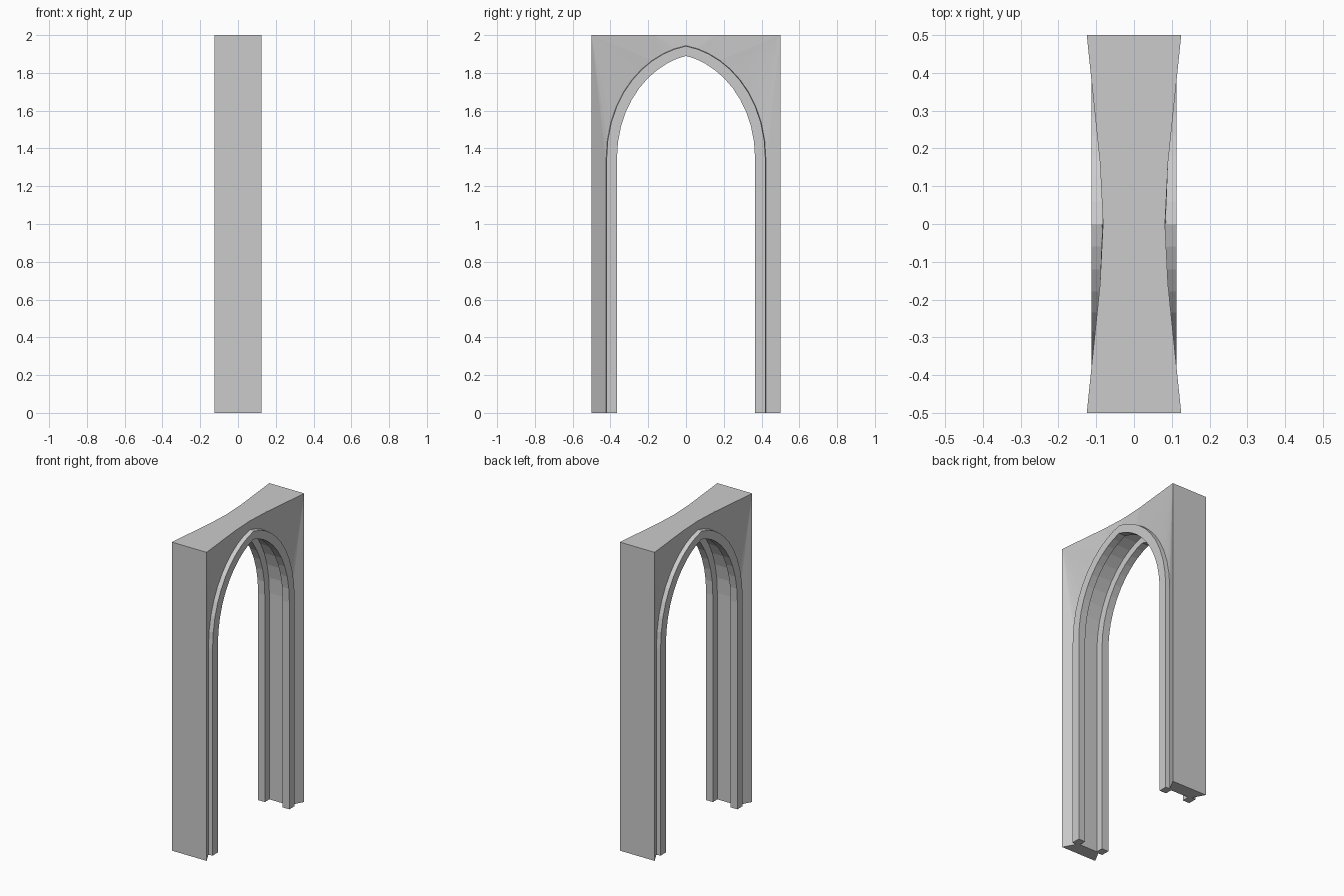
import bpy, bmesh
from mathutils import Vector
from mathutils.geometry import interpolate_bezier

if "Cube" in bpy.data.objects:
    bpy.data.objects.remove(bpy.data.objects["Cube"])

HALF_SPAN, HEIGHT = 0.5, 2.0
EDGE_X, SHOULDER_X, CROWN_X = 0.125, 0.09, 0.082   # wall half thickness
SHOULDER_Y = 0.16
TRIM_X, TRIM_BACK, REVEAL_X = 0.112, 0.064, 0.084
STEPS = 11

stone = bpy.data.materials.new("grey_stone")
stone.use_nodes = True
GREY = (0.6, 0.6, 0.6, 1)
stone.diffuse_color = GREY
stone.node_tree.nodes["Principled BSDF"].inputs["Base Color"].default_value = GREY


def arch_curve(start, c1, c2, apex):
    """Full pointed arch in (y, z), from one foot over the crown to the other."""
    pts = interpolate_bezier(Vector(start), Vector(c1), Vector(c2), Vector(apex), STEPS)
    half = [Vector((start[0], 0))] + [Vector(p[:2]) for p in pts]
    return half + [Vector((-p.x, p.y)) for p in reversed(half[:-1])]


outer = arch_curve((0.424, 1.34), (0.424, 1.7), (0.2, 1.91), (0, 1.945))
inner = arch_curve((0.366, 1.34), (0.366, 1.66), (0.17, 1.85), (0, 1.89))


def between(i, s):
    p = inner[i].lerp(outer[i], s)
    return p.x, p.y


def wall_border(i):
    """Outline point (x, y, z) of the wall that belongs to an arch point."""
    y, z = outer[i]
    side = 1 if y > 0 else -1
    if z == 0:
        return EDGE_X, side * HALF_SPAN, 0
    if abs(y) > SHOULDER_Y:
        return EDGE_X, side * HALF_SPAN, HEIGHT
    if abs(y) > 1e-5:
        return SHOULDER_X, side * SHOULDER_Y, HEIGHT
    return CROWN_X, 0, HEIGHT


def loft(name, sections):
    """Join matching closed sections and cap both feet."""
    bm = bmesh.new()
    rings = [[bm.verts.new(p) for p in s] for s in sections]
    n = len(rings[0])
    for a, b in zip(rings, rings[1:]):
        for k in range(n):
            m = (k + 1) % n
            bm.faces.new((a[k], a[m], b[m], b[k]))
    bm.faces.new(rings[0])
    bm.faces.new(rings[-1])
    bmesh.ops.remove_doubles(bm, verts=bm.verts, dist=1e-5)
    bmesh.ops.recalc_face_normals(bm, faces=bm.faces)
    mesh = bpy.data.meshes.new(name)
    bm.to_mesh(mesh)
    bm.free()
    mesh.materials.append(stone)
    obj = bpy.data.objects.new(name, mesh)
    bpy.context.collection.objects.link(obj)
    return obj


# wall with concave faces and the arched passage
sections = []
for i in range(len(outer)):
    x, y, z = wall_border(i)
    lip, jamb = between(i, 1), between(i, 0.8)
    near = [(x, y, z), (REVEAL_X, *lip), (REVEAL_X, *jamb)]
    far = [(-px, py, pz) for px, py, pz in reversed(near)]
    sections.append(near + far)
loft("arched_wall", sections)

# raised moulding around the passage on both faces
profile = [(1.0, 0.075), (0.94, TRIM_X), (0, TRIM_X), (0, TRIM_BACK), (0.9, TRIM_BACK)]
for name, side in (("left_arch_moulding", 1), ("right_arch_moulding", -1)):
    loft(name, [[(side * x, *between(i, s)) for s, x in profile]
                for i in range(len(outer))])
